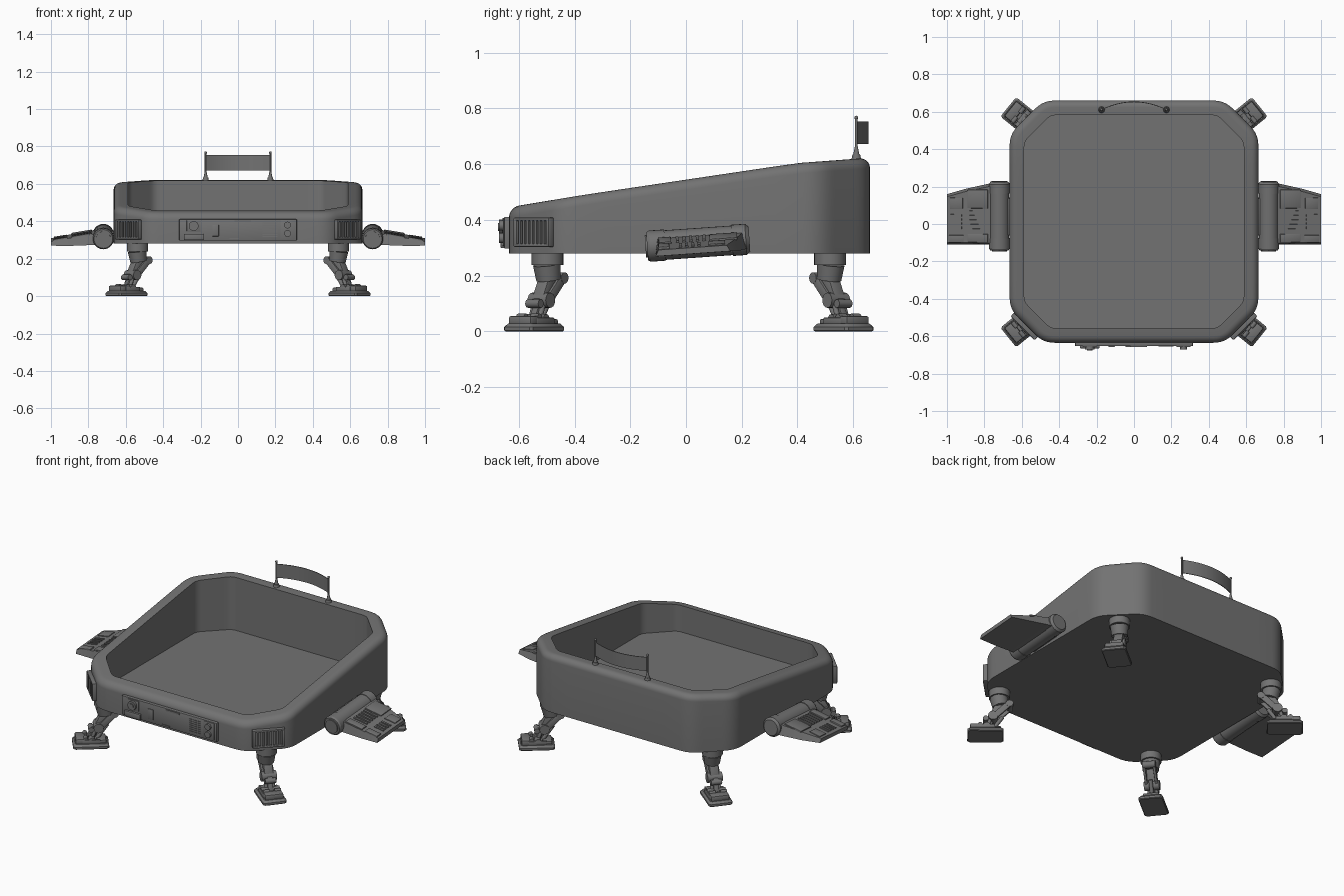
import bpy, bmesh, math
from mathutils import Matrix, Vector

if "Cube" in bpy.data.objects:
    bpy.data.objects.remove(bpy.data.objects["Cube"])

GREY = bpy.data.materials.new("dark_grey")
GREY.diffuse_color = (0.17, 0.17, 0.17, 1)
GREY.use_nodes = True
GREY.node_tree.nodes["Principled BSDF"].inputs["Base Color"].default_value = GREY.diffuse_color

def finish(name, bm, mirror=False, angle=35):
    bmesh.ops.recalc_face_normals(bm, faces=bm.faces)
    me = bpy.data.meshes.new(name)
    bm.to_mesh(me)
    bm.free()
    me.materials.append(GREY)
    ob = bpy.data.objects.new(name, me)
    bpy.context.collection.objects.link(ob)
    bpy.ops.object.select_all(action='DESELECT')
    ob.select_set(True)
    bpy.context.view_layer.objects.active = ob
    bpy.ops.object.shade_smooth_by_angle(angle=math.radians(angle))
    if mirror:
        ob.modifiers.new("mirror", 'MIRROR').use_mirror_merge = False
    return ob

def box(bm, c, s, bevel=0.0, rot=None):
    m = Matrix.Translation(c) @ (rot or Matrix()) @ Matrix.Diagonal((*s, 1))
    vs = bmesh.ops.create_cube(bm, size=1, matrix=m)['verts']
    if bevel:
        es = list({e for v in vs for e in v.link_edges})
        bmesh.ops.bevel(bm, geom=es, offset=bevel, segments=2, profile=0.5, affect='EDGES')

def cyl(bm, a, b, r1, r2=None, n=20):
    a, b = Vector(a), Vector(b)
    d = b - a
    m = Matrix.Translation((a + b) / 2) @ d.to_track_quat('Z', 'Y').to_matrix().to_4x4()
    bmesh.ops.create_cone(bm, cap_ends=True, segments=n, radius1=r1,
                          radius2=r1 if r2 is None else r2, depth=d.length, matrix=m)

def bar(bm, a, b, w, t, bevel=0.004):
    """Box strut running from a to b, w wide along y and t thick."""
    a, b = Vector(a), Vector(b)
    d = b - a
    rot = Matrix.Rotation(math.atan2(d.x, d.z), 4, 'Y')
    box(bm, (a + b) / 2, (t, w, d.length), bevel, rot)

def loft(bm, rings):
    vr = [[bm.verts.new(p) for p in r] for r in rings]
    n = len(vr[0])
    for r, q in zip(vr, vr[1:]):
        for i in range(n):
            bm.faces.new((r[i], r[(i + 1) % n], q[(i + 1) % n], q[i]))
    bm.faces.new(vr[0][::-1])
    bm.faces.new(vr[-1])

# Tub body: chamfered square with a sloping rolled rim
def outline(d):
    hx, y0, y1 = 0.665 - d, -0.635 + d, 0.66 - d
    c, t = 0.18 - 0.5 * d, 0.06 - 0.4 * d
    cs = [Vector(p) for p in ((hx, y0 + c), (hx, y1 - c), (hx - c, y1), (c - hx, y1),
                              (-hx, y1 - c), (-hx, y0 + c), (c - hx, y0), (hx - c, y0))]
    pts = []
    for i, p in enumerate(cs):
        q, s = cs[i - 1], cs[(i + 1) % 8]
        a, b = p + (q - p).normalized() * t, p + (s - p).normalized() * t
        for k in range(6):
            u = k / 5
            pts.append(a * (1 - u) ** 2 + p * 2 * u * (1 - u) + b * u * u)
        e = s + (p - s).normalized() * t
        pts += [b.lerp(e, k / 8) for k in range(1, 8)]
    return pts

def rim(y):
    prof = ((-0.64, 0.445), (-0.36, 0.491), (0.4, 0.604), (0.67, 0.624))
    for (a, za), (b, zb) in zip(prof, prof[1:]):
        if y <= b:
            return za + (zb - za) * (y - a) / (b - a)
    return prof[-1][1]

bm = bmesh.new()
R = 0.037
rings = [[(p.x, p.y, 0.28) for p in outline(0)]]
for k in range(7):
    a = math.pi / 2 * k / 6
    rings.append([(p.x, p.y, rim(p.y) - R + R * math.sin(a)) for p in outline(R * (1 - math.cos(a)))])
rings.append([(p.x, p.y, rim(p.y)) for p in outline(0.078)])
rings.append([(p.x, p.y, 0.3) for p in outline(0.078)])
loft(bm, rings)
finish("tub_body", bm)

# Front control panel
bm = bmesh.new()
box(bm, (0, -0.638, 0.354), (0.63, 0.03, 0.114), 0.004)
F = -0.653
box(bm, (-0.237, F, 0.316), (0.105, 0.024, 0.034), 0.004)
box(bm, (-0.237, F, 0.375), (0.075, 0.01, 0.06), 0.003)
cyl(bm, (-0.237, F, 0.375), (-0.237, F - 0.018, 0.375), 0.026)
cyl(bm, (-0.237, F, 0.375), (-0.237, F - 0.022, 0.375), 0.014)
box(bm, (-0.12, F, 0.35), (0.035, 0.008, 0.06), 0.002)
box(bm, (0.025, F, 0.402), (0.09, 0.01, 0.01))
box(bm, (-0.02, F, 0.308), (0.05, 0.01, 0.006))
box(bm, (0.265, F, 0.357), (0.075, 0.008, 0.1), 0.002)
for z in (0.38, 0.335):
    cyl(bm, (0.265, F, z), (0.265, F - 0.017, z), 0.018)
for i in range(7):
    box(bm, (0.17, F, 0.318 + i * 0.012), (0.08, 0.006, 0.005))
finish("front_panel", bm)

# Corner vents on the front chamfers
bm = bmesh.new()
W, H = 0.18, 0.106
box(bm, (0, 0.004, 0), (W - 0.02, 0.014, H - 0.02))
for s in (-1, 1):
    box(bm, (s * (W / 2 - 0.008), 0, 0), (0.016, 0.03, H), 0.005)
    box(bm, (0, 0, s * (H / 2 - 0.006)), (W - 0.01, 0.03, 0.012), 0.004)
for i in range(7):
    box(bm, (-0.06 + i * 0.02, -0.003, 0), (0.011, 0.02, H - 0.022))
bmesh.ops.transform(bm, verts=bm.verts, matrix=Matrix.Translation((0.585, -0.546, 0.356))
                    @ Matrix.Rotation(math.radians(45), 4, 'Z'))
finish("corner_vents", bm, mirror=True)

# Tilt shared by the side thruster and wing
tilt = (Matrix.Translation((0, 0.04, 0.318)) @ Matrix.Rotation(math.radians(4), 4, 'X')
        @ Matrix.Translation((0, -0.04, -0.318)))

# Side thrusters
bm = bmesh.new()
X, Z = 0.72, 0.318
for a, b, r, q in ((-0.14, -0.13, 0.05, 0.056), (-0.13, -0.075, 0.056, 0.056), (-0.075, 0.165, 0.053, 0.053),
                   (0.165, 0.215, 0.056, 0.056), (0.215, 0.228, 0.056, 0.045)):
    cyl(bm, (X, a, Z), (X, b, Z), r, q, 28)
cyl(bm, (X, -0.146, Z), (X, -0.13, Z), 0.04, 0.04, 28)
box(bm, (0.67, 0.04, Z), (0.06, 0.2, 0.05), 0.005)
bmesh.ops.transform(bm, verts=bm.verts, matrix=tilt)
finish("side_thrusters", bm, mirror=True)

# Side wings with raised plates and louvres
bm = bmesh.new()
secs = ((0.74, -0.112, 0.222, 0.285, 0.347), (0.9, -0.112, 0.186, 0.279, 0.32), (1.0, -0.112, 0.157, 0.28, 0.302))
loft(bm, [[(x, a, z0), (x, b, z0), (x, b - 0.012, z1), (x, a + 0.012, z1)] for x, a, b, z0, z1 in secs])
slope = Matrix.Rotation(math.radians(9.6), 4, 'Y')
box(bm, (0.835, 0.135, 0.332), (0.11, 0.10, 0.01), 0.003, slope)
box(bm, (0.835, -0.075, 0.332), (0.11, 0.045, 0.012), 0.003, slope)
for i in range(5):
    box(bm, (0.835, -0.03 + i * 0.024, 0.332), (0.09, 0.011, 0.012), 0, slope)
box(bm, (0.95, 0.11, 0.311), (0.07, 0.06, 0.01), 0.002, slope)
for i in range(4):
    box(bm, (0.95, -0.02 + i * 0.022, 0.311), (0.06, 0.011, 0.01), 0, slope)
box(bm, (0.95, -0.08, 0.312), (0.08, 0.04, 0.014), 0.003, slope)
bmesh.ops.transform(bm, verts=bm.verts, matrix=tilt)
finish("side_wings", bm, mirror=True)

# Leg, built once with +x pointing outward from the hip
bm = bmesh.new()
cyl(bm, (0, 0, 0.238), (0, 0, 0.285), 0.057, n=28)
cyl(bm, (0.003, 0, 0.24), (-0.006, 0, 0.185), 0.05, 0.044, 24)
bar(bm, (-0.005, 0, 0.2), (0.04, 0, 0.11), 0.05, 0.042)
cyl(bm, (-0.055, -0.036, 0.192), (-0.055, 0.036, 0.192), 0.02)
bar(bm, (-0.06, 0, 0.192), (0.01, 0, 0.2), 0.04, 0.026)
for s in (-1, 1):
    bar(bm, (-0.055, s * 0.028, 0.195), (0.03, s * 0.028, 0.11), 0.014, 0.036)
    cyl(bm, (0.045, s * 0.02, 0.11), (0.07, s * 0.02, 0.045), 0.01, n=12)
cyl(bm, (0.035, -0.042, 0.112), (0.035, 0.042, 0.112), 0.027)
cyl(bm, (0.075, -0.03, 0.1), (0.075, 0.03, 0.1), 0.015)
bar(bm, (0.03, 0, 0.112), (0.08, 0, 0.1), 0.03, 0.026)
cyl(bm, (-0.015, 0, 0.12), (0.04, 0, 0.04), 0.011, n=12)
bar(bm, (0.04, 0, 0.11), (0.075, 0, 0.04), 0.028, 0.032)
cyl(bm, (0.07, -0.052, 0.044), (0.07, 0.052, 0.044), 0.018)

# Foot: tapered sole with toe and heel blocks
def sole(d, z):
    x0, x1, h, k = -0.022 + d, 0.174 - d, 0.067 - d, 0.01
    return [(x, y, z) for x, y in ((x0 + k, -h), (x1 - k, -h), (x1, k - h), (x1, h - k),
                                   (x1 - k, h), (x0 + k, h), (x0, h - k), (x0, k - h))]
loft(bm, [sole(0.004, 0), sole(0, 0.004), sole(0, 0.016), sole(0.01, 0.028)])
box(bm, (0.132, 0, 0.039), (0.056, 0.104, 0.034), 0.008)
box(bm, (0.018, 0, 0.034), (0.05, 0.09, 0.022), 0.006)
for s in (-1, 1):
    box(bm, (0.075, s * 0.046, 0.037), (0.1, 0.016, 0.026), 0.004)
    cyl(bm, (0.105, s * 0.014, 0.052), (0.105, s * 0.05, 0.052), 0.012, n=14)
leg = finish("front_right_leg", bm)
spots = (("front_right_leg", 0.537, -0.497, -39), ("front_left_leg", -0.537, -0.497, -141),
         ("back_right_leg", 0.537, 0.517, 39), ("back_left_leg", -0.537, 0.517, 141))
for name, x, y, ang in spots:
    ob = leg if name == "front_right_leg" else leg.copy()
    ob.name = name
    if ob is not leg:
        bpy.context.collection.objects.link(ob)
    ob.matrix_world = Matrix.Translation((x, y, 0)) @ Matrix.Rotation(math.radians(ang), 4, 'Z')

# Rear banner posts
bm = bmesh.new()
P = (0.173, 0.611)
cyl(bm, (*P, 0.61), (*P, 0.634), 0.019, 0.014)
cyl(bm, (*P, 0.634), (*P, 0.665), 0.011, 0.005, 12)
cyl(bm, (*P, 0.64), (*P, 0.768), 0.005, n=12)
bmesh.ops.create_uvsphere(bm, u_segments=12, v_segments=8, radius=0.007, matrix=Matrix.Translation((*P, 0.767)))
finish("banner_posts", bm, mirror=True)

# Curved banner sheet between the posts
bm = bmesh.new()
sheet = []
for i in range(21):
    u = -1 + i / 10
    x, y = 0.173 * u, 0.611 + 0.042 * (1 - u * u)
    sheet.append([(x, y - 0.002, 0.672), (x, y + 0.002, 0.672), (x, y + 0.002, 0.754), (x, y - 0.002, 0.754)])
loft(bm, sheet)
finish("banner_sheet", bm)
